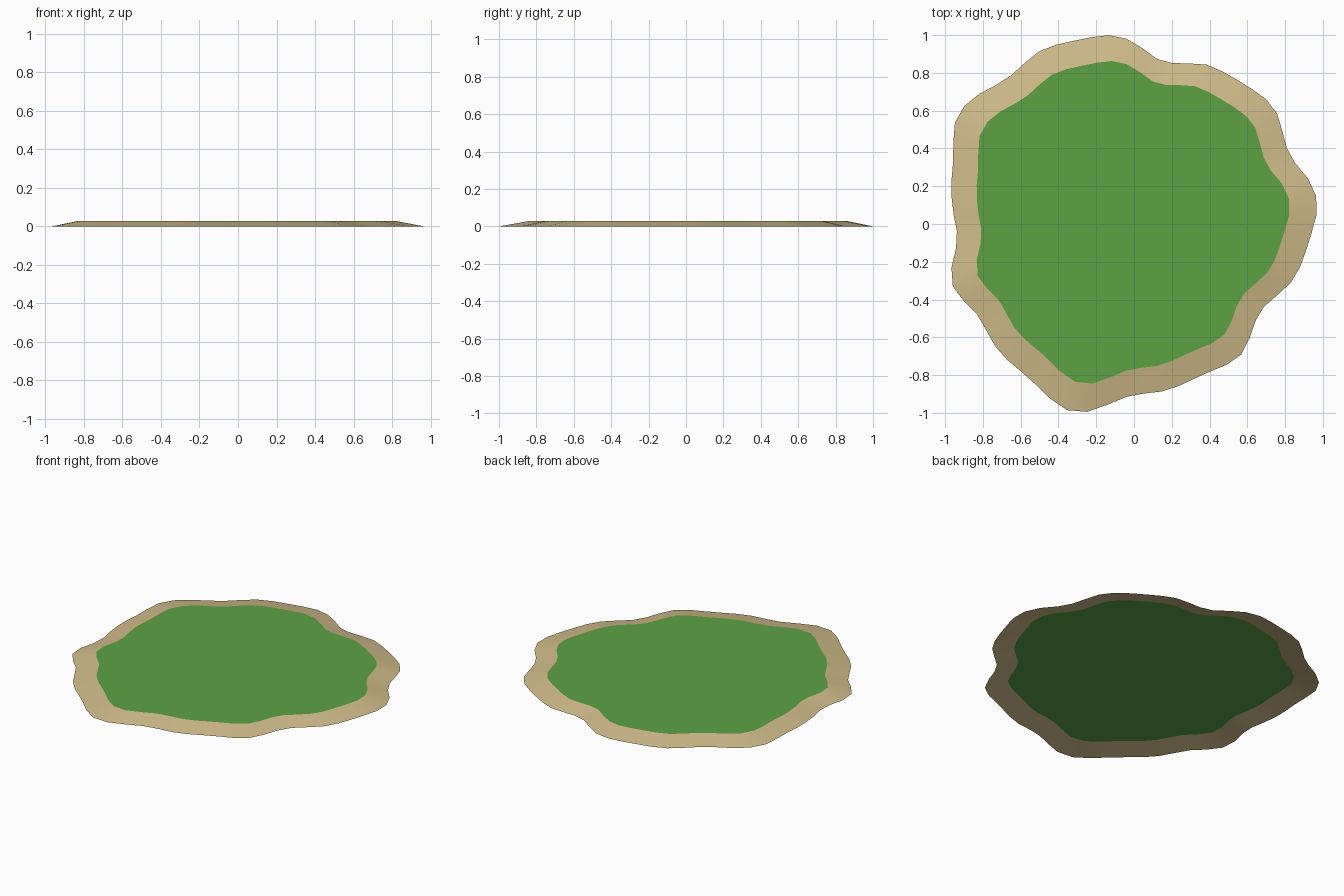
import bpy
import bmesh
from math import cos, sin, tau
from mathutils import Vector

default_cube = bpy.data.objects.get("Cube")
if default_cube:
    bpy.data.objects.remove(default_cube, do_unlink=True)

CENTRE = Vector((-0.04, 0.05, 0))
HEIGHT = 0.028
INNER_SCALE = 0.856

# Shore radius at equal angle steps, counter-clockwise from +x, in thousandths
SHORE = [
    1007, 1009, 980, 934, 919, 936, 960, 959, 940, 923, 912, 900, 866, 838, 839, 883,
    931, 954, 957, 961, 973, 980, 967, 957, 972, 1007, 1033, 1030, 992, 959, 944, 930,
    915, 902, 920, 968, 995, 975, 951, 962, 984, 995, 1001, 1020, 1055, 1082, 1065, 1011,
    965, 952, 955, 949, 940, 942, 956, 958, 923, 885, 876, 905, 942, 960, 970, 985,
]


def make_material(name, srgb):
    """Flat material from an sRGB colour, stored as linear values."""
    linear = [((c + 0.055) / 1.055) ** 2.4 for c in srgb]
    material = bpy.data.materials.new(name)
    material.use_nodes = True
    material.diffuse_color = (*linear, 1)
    shader = material.node_tree.nodes["Principled BSDF"]
    shader.inputs["Base Color"].default_value = (*linear, 1)
    shader.inputs["Roughness"].default_value = 0.9
    return material


def shore_ring(bm, scale, z):
    """Ring of vertices that follows the shoreline at a given scale and height."""
    ring = []
    for i, radius in enumerate(SHORE):
        angle = tau * i / len(SHORE)
        r = radius / 1000 * scale
        ring.append(bm.verts.new(CENTRE + Vector((r * cos(angle), r * sin(angle), z))))
    return ring


def finish(bm, name, material):
    """Turn the bmesh into a named object with one material."""
    mesh = bpy.data.meshes.new(name)
    bm.to_mesh(mesh)
    bm.free()
    mesh.materials.append(material)
    obj = bpy.data.objects.new(name, mesh)
    bpy.context.collection.objects.link(obj)
    return obj


grass = make_material("grass green", (0.36, 0.635, 0.265))
sand = make_material("beach sand", (0.82, 0.74, 0.545))

# Flat grass plateau, a single sheet
bm = bmesh.new()
bm.faces.new(shore_ring(bm, INNER_SCALE, HEIGHT))
finish(bm, "grass_top", grass)

# Sloping sand beach between the plateau and the waterline, open below
bm = bmesh.new()
outer = shore_ring(bm, 1, 0)
inner = shore_ring(bm, INNER_SCALE, HEIGHT)
for i in range(len(outer)):
    j = (i + 1) % len(outer)
    bm.faces.new((outer[i], outer[j], inner[j], inner[i]))
beach = finish(bm, "sand_beach", sand)

# Soft shading around the beach slope
for polygon in beach.data.polygons:
    polygon.use_smooth = True
